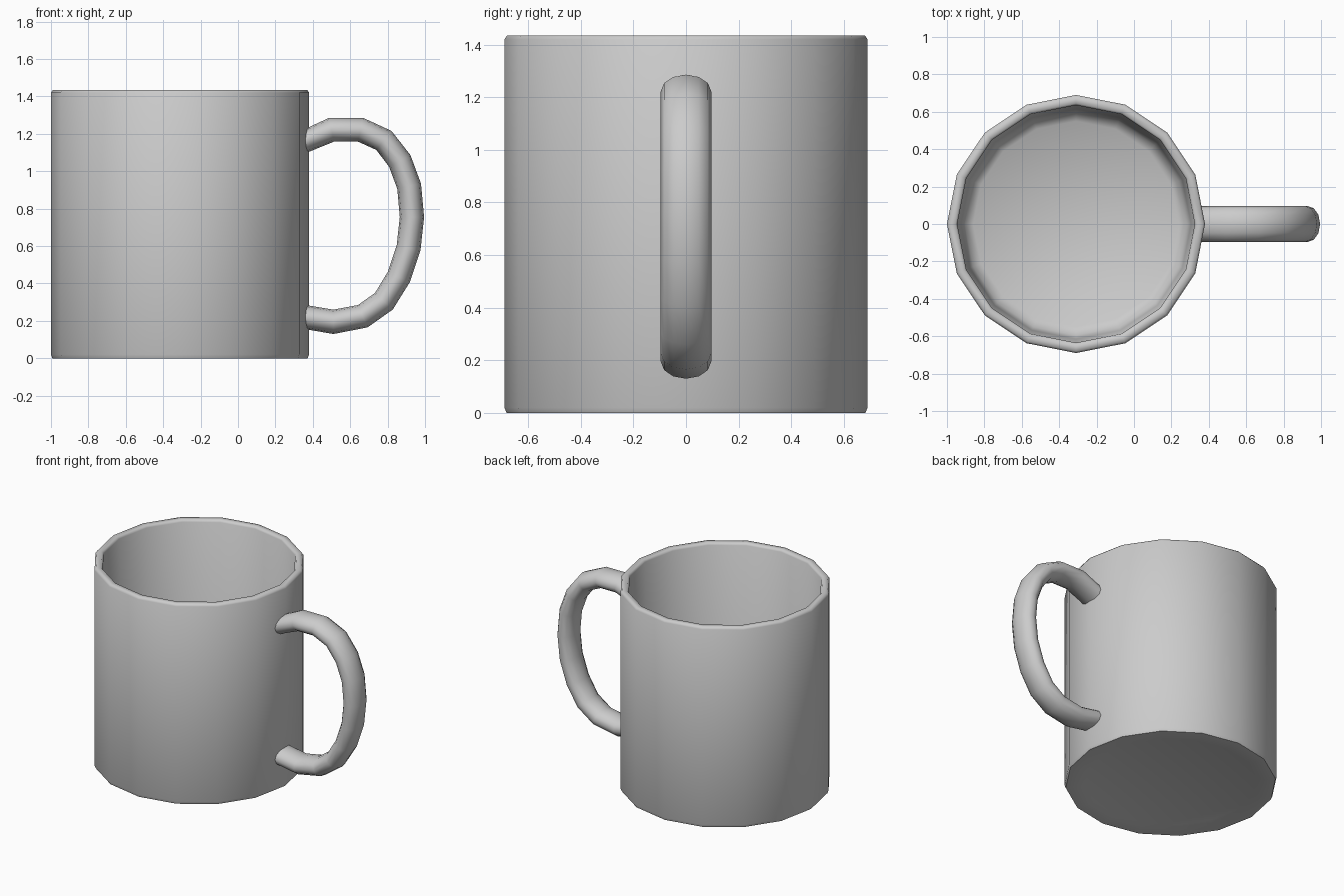
import bpy, bmesh, math
from mathutils import Vector

if "Cube" in bpy.data.objects:
    bpy.data.objects.remove(bpy.data.objects["Cube"])


def finish(bm, name, angle):
    bmesh.ops.recalc_face_normals(bm, faces=bm.faces)
    mesh = bpy.data.meshes.new(name)
    bm.to_mesh(mesh)
    bm.free()
    obj = bpy.data.objects.new(name, mesh)
    bpy.context.collection.objects.link(obj)
    bpy.ops.object.select_all(action='DESELECT')
    bpy.context.view_layer.objects.active = obj
    obj.select_set(True)
    bpy.ops.object.shade_smooth_by_angle(angle=math.radians(angle))
    return obj


def skin(rings, name, angle):
    # Bridge successive vertex rings and cap both ends
    bm = bmesh.new()
    loops = [[bm.verts.new(p) for p in ring] for ring in rings]
    n = len(loops[0])
    for a, b in zip(loops, loops[1:]):
        for i in range(n):
            j = (i + 1) % n
            bm.faces.new((a[i], a[j], b[j], b[i]))
    bm.faces.new(loops[0])
    bm.faces.new(loops[-1])
    return finish(bm, name, angle)


def turn(i, n):
    return 2 * math.pi * i / n


# Cup body: 16-sided lathe running from the underside, over the rim, to the inner floor
CX, SIDES = -0.31, 16
profile = [(0.56, 0.012), (0.60, 0.0), (0.682, 0.0), (0.69, 0.02), (0.69, 1.42),
           (0.68, 1.435), (0.645, 1.435), (0.635, 1.42), (0.615, 0.16),
           (0.595, 0.09), (0.55, 0.06)]
skin([[(CX + r * math.cos(turn(i, SIDES)), r * math.sin(turn(i, SIDES)), z)
       for i in range(SIDES)] for r, z in profile], "cup_body", 60)

# Handle: flattened oval swept along a bent path, ends buried in the wall
path = [Vector((x, 0, z)) for x, z in [
    (0.35, 1.157), (0.50, 1.222), (0.655, 1.222), (0.78, 1.165), (0.865, 1.055),
    (0.915, 0.92), (0.93, 0.755), (0.912, 0.59), (0.86, 0.435), (0.78, 0.305),
    (0.667, 0.225), (0.51, 0.195), (0.35, 0.222)]]
rings = []
for k, p in enumerate(path):
    t_in = (p - path[max(k - 1, 0)]).normalized()
    t_out = (path[min(k + 1, len(path) - 1)] - p).normalized()
    t = (t_in + t_out).normalized()
    if k in (0, len(path) - 1):
        t = Vector((1 if k == 0 else -1, 0, 0))
    side = Vector((-t.z, 0, t.x))
    rings.append([p + side * 0.065 * math.cos(turn(i, 12))
                  + Vector((0, 0.096 * math.sin(turn(i, 12)), 0)) for i in range(12)])
skin(rings, "handle", 60)
